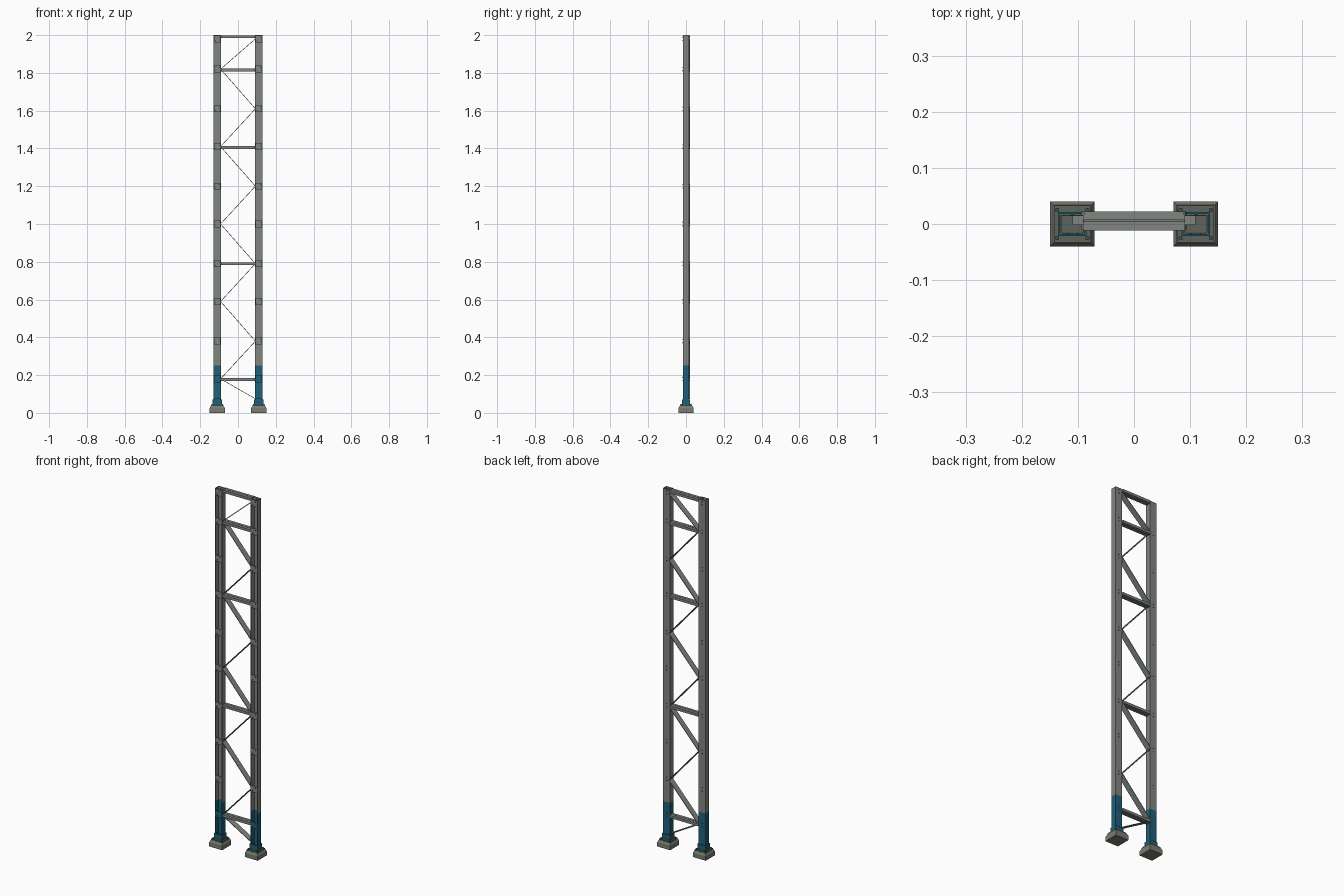
import bpy, bmesh, math
from mathutils import Vector, Matrix

if "Cube" in bpy.data.objects:
    bpy.data.objects.remove(bpy.data.objects["Cube"])


def mat(name, rgb):
    m = bpy.data.materials.new(name)
    m.diffuse_color = (*rgb, 1)
    m.use_nodes = True
    m.node_tree.nodes["Principled BSDF"].inputs["Base Color"].default_value = m.diffuse_color
    return m


GREY = mat("steel grey", (0.22, 0.24, 0.22))
BLUE = mat("guard blue", (0.014, 0.115, 0.19))
DARK = mat("dark bolt", (0.07, 0.075, 0.07))
STONE = mat("footing grey", (0.20, 0.20, 0.17))
PLATE = mat("base plate grey", (0.11, 0.125, 0.11))


def finish(name, bm, material):
    bmesh.ops.recalc_face_normals(bm, faces=bm.faces)
    me = bpy.data.meshes.new(name)
    bm.to_mesh(me)
    bm.free()
    me.materials.append(material)
    ob = bpy.data.objects.new(name, me)
    bpy.context.collection.objects.link(ob)
    return ob


def add_box(bm, c, s, rot=None):
    m = Matrix.Translation(c) @ (rot or Matrix()) @ Matrix.Diagonal((*s, 1))
    bmesh.ops.create_cube(bm, size=1, matrix=m)


def add_cyl(bm, c, r, h, axis="Z", sides=6):
    rot = Matrix.Rotation(math.pi / 2, 4, "X") if axis == "Y" else Matrix()
    bmesh.ops.create_cone(bm, cap_ends=True, segments=sides, radius1=r, radius2=r,
                          depth=h, matrix=Matrix.Translation(c) @ rot)


def prism(bm, pts, z0, z1):
    face = bm.faces.new([bm.verts.new((x, y, z0)) for x, y in pts])
    ext = bmesh.ops.extrude_face_region(bm, geom=[face])
    bmesh.ops.translate(bm, vec=(0, 0, z1 - z0),
                        verts=[v for v in ext["geom"] if isinstance(v, bmesh.types.BMVert)])


def frustum(bm, x, z0, z1, a, b):
    r = math.sqrt(0.5)
    bmesh.ops.create_cone(bm, cap_ends=True, segments=4, radius1=a * r, radius2=b * r,
                          depth=z1 - z0, matrix=Matrix.Translation((x, 0, (z0 + z1) / 2))
                          @ Matrix.Rotation(math.pi / 4, 4, "Z"))


PX = 0.11                     # post centre
W, Y0, Y1, T = 0.021, -0.015, 0.016, 0.0015
joints = [1.98, 1.82, 1.61, 1.41, 1.20, 1.00, 0.79, 0.59, 0.38, 0.18]

for side, sx in (("left", -1), ("right", 1)):
    cx = sx * PX
    # open-fronted channel post, lower part blue
    prof = [(-W, Y0), (-W + T, Y0), (-W + T, Y1 - T), (W - T, Y1 - T),
            (W - T, Y0), (W, Y0), (W, Y1), (-W, Y1)]
    prof = [(cx + x, y) for x, y in prof]
    for part, z0, z1, m in (("post", 0.25, 2.0, GREY), ("post_guard", 0.04, 0.25, BLUE)):
        bm = bmesh.new()
        prism(bm, prof, z0, z1)
        finish(f"{side}_{part}", bm, m)

    # clips bridging the open front at every joint
    for part, zs, m in (("clips", joints[:-1], GREY), ("lower_clips", joints[-1:] + [0.065], BLUE)):
        bm = bmesh.new()
        for z in zs:
            h = 0.036 if z > 0.1 else 0.02
            add_box(bm, (cx, Y0 - 0.0005, z), (0.036, 0.002, h))
        finish(f"{side}_{part}", bm, m)

    # clip bolts on the front and bolt heads on the back
    bm = bmesh.new()
    for z in joints:
        for d in (-0.009, 0.009):
            add_cyl(bm, (cx + d, Y0 - 0.002, z + d), 0.003, 0.003, "Y")
            add_cyl(bm, (cx, Y1 + 0.0005, z + d), 0.003, 0.002, "Y")
    finish(f"{side}_clip_bolts", bm, DARK)

    # footing block with chamfered top
    bm = bmesh.new()
    frustum(bm, cx, 0, 0.025, 0.08, 0.08)
    frustum(bm, cx, 0.025, 0.036, 0.08, 0.068)
    finish(f"{side}_footing", bm, STONE)

    # base plate and its anchor bolts
    bm = bmesh.new()
    add_box(bm, (cx, 0, 0.039), (0.066, 0.066, 0.006))
    finish(f"{side}_base_plate", bm, PLATE)
    bm = bmesh.new()
    for dx in (-0.027, 0.027):
        for dy in (-0.025, 0.025):
            add_cyl(bm, (cx + dx, dy, 0.044), 0.004, 0.006)
    finish(f"{side}_anchor_bolts", bm, DARK)

    # blue collar around the post foot, open in the middle
    bm = bmesh.new()
    for s in (-1, 1):
        add_box(bm, (cx + s * 0.0235, 0, 0.056), (0.003, 0.042, 0.03))
        add_box(bm, (cx, s * 0.0195, 0.056), (0.05, 0.003, 0.03))
    finish(f"{side}_foot_collar", bm, BLUE)

# flat diagonal braces zigzagging between the posts
BY, BD = 0.0055, 0.033
zs = joints + [0.075]
bm = bmesh.new()
for i in range(len(zs) - 1):
    s = 1 if i % 2 == 0 else -1
    a, b = Vector((s * 0.092, BY, zs[i])), Vector((-s * 0.092, BY, zs[i + 1]))
    d = b - a
    add_box(bm, (a + b) / 2, (d.length, BD, 0.003),
            Matrix.Rotation(-math.atan2(d.z, d.x), 4, "Y"))
finish("diagonal_braces", bm, GREY)

# paired horizontal rails with end tabs inside the posts
bm = bmesh.new()
for z in (1.991, 1.815, 1.405, 0.79, 0.177):
    for y in (-0.0035, 0.0145):
        add_box(bm, (0, y, z), (0.178, 0.0155, 0.014))
    for s in (-1, 1):
        add_box(bm, (s * 0.099, 0.006, z), (0.022, 0.016, 0.010))
finish("horizontal_rails", bm, GREY)
